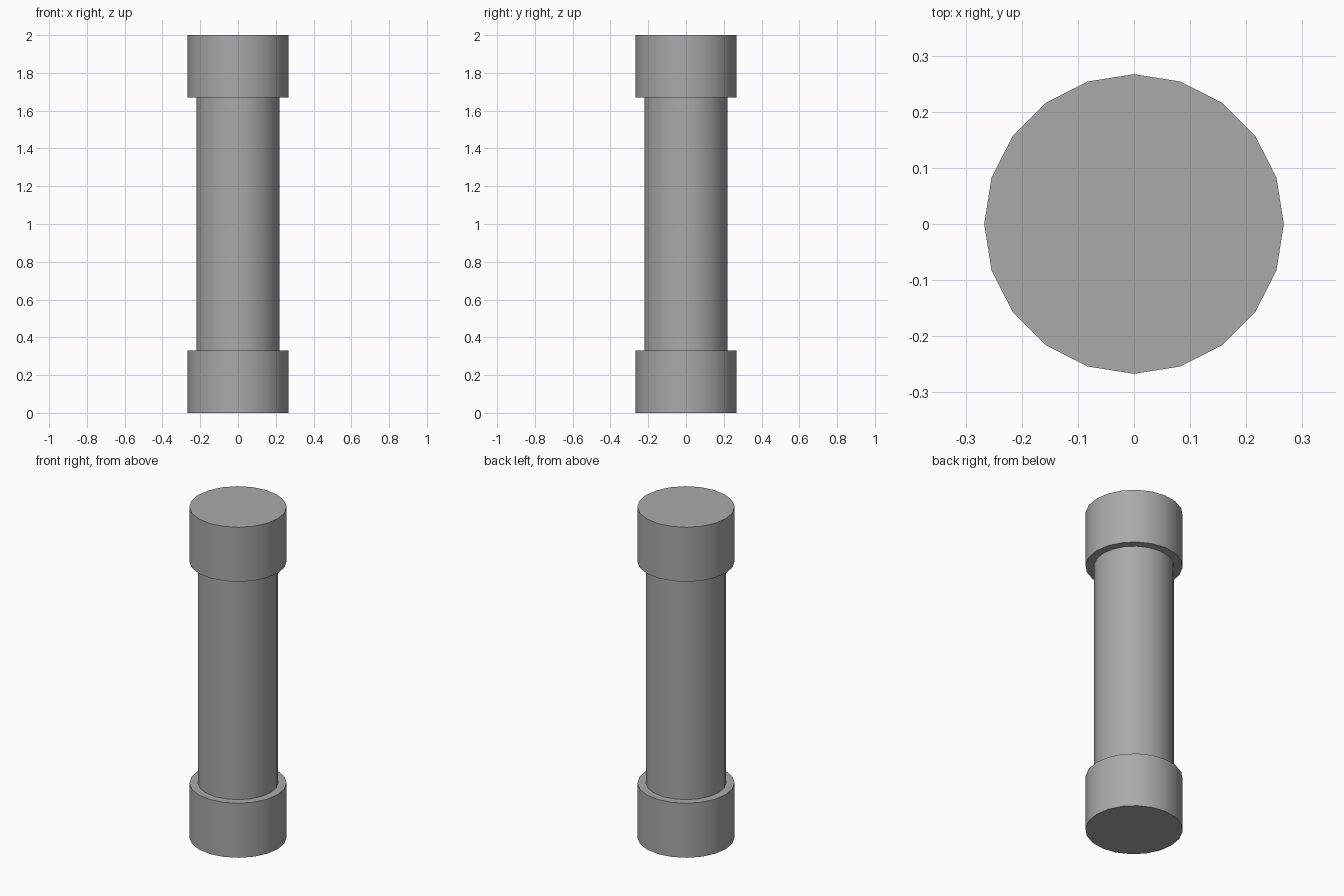
import bpy
import math

if "Cube" in bpy.data.objects:
    bpy.data.objects.remove(bpy.data.objects["Cube"], do_unlink=True)

SIDES = 20
HEIGHT = 2.0
CAP_HEIGHT = 0.33

# Single grey material
grey = bpy.data.materials.new("mid_grey")
grey.use_nodes = True
colour = (0.4, 0.4, 0.4, 1.0)
grey.diffuse_color = colour
grey.node_tree.nodes["Principled BSDF"].inputs["Base Color"].default_value = colour


def cylinder(name, radius, bottom, top):
    """Upright cylinder with a corner on the +x axis."""
    bpy.ops.mesh.primitive_cylinder_add(
        vertices=SIDES, radius=radius, depth=top - bottom,
        location=(0, 0, (bottom + top) / 2))
    obj = bpy.context.object
    obj.name = name
    obj.data.materials.append(grey)
    bpy.ops.object.shade_smooth_by_angle(angle=math.radians(30))
    return obj


# Slim shaft between two wider end caps
cylinder("shaft", 0.22, CAP_HEIGHT, HEIGHT - CAP_HEIGHT)
cylinder("bottom_cap", 0.267, 0, CAP_HEIGHT)
cylinder("top_cap", 0.267, HEIGHT - CAP_HEIGHT, HEIGHT)
